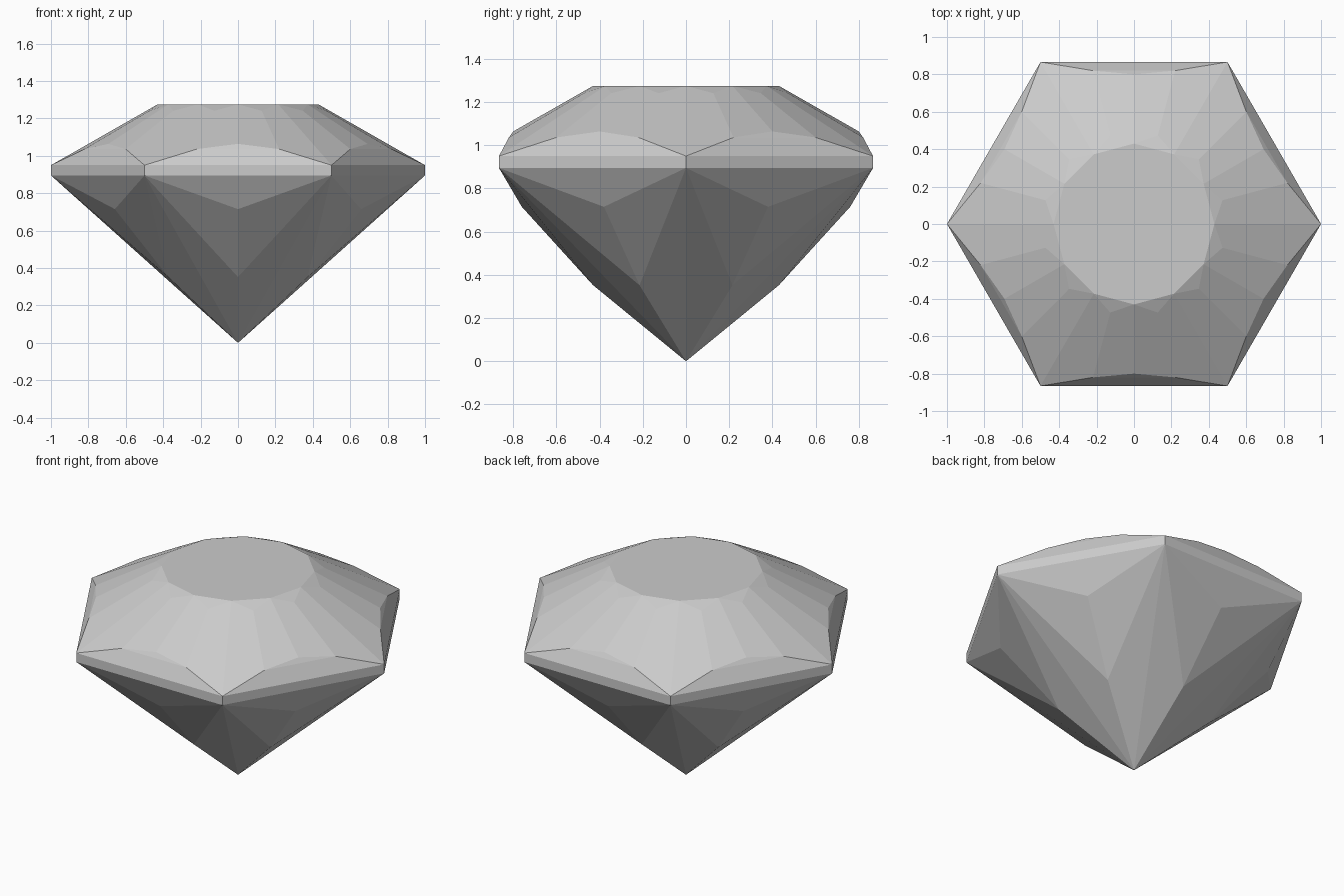
import bpy, bmesh
from math import cos, sin, radians

cube = bpy.data.objects.get("Cube")
if cube:
    bpy.data.objects.remove(cube, do_unlink=True)

GIRDLE_LOW, GIRDLE_TOP, TABLE_Z, TABLE_R = 0.895, 0.95, 1.275, 0.43


def ring(radius, z, start, step):
    """Points evenly spaced around the vertical axis."""
    return [(radius * cos(radians(a)), radius * sin(radians(a)), z)
            for a in range(start, start + 360, step)]


def crown_z(radius):
    """Height of the sloping crown at a given radius."""
    return GIRDLE_TOP + (1 - radius) * (TABLE_Z - GIRDLE_TOP) / (1 - TABLE_R)


# Pavilion: point, lower breaks and upper breaks
points = [(0, 0, 0)]
points += ring(0.43, 0.352, 30, 60)
points += ring(0.76, 0.715, 30, 60)
# Hexagonal girdle band
points += ring(1, GIRDLE_LOW, 0, 60) + ring(1, GIRDLE_TOP, 0, 60)
# Crown: curved lower edge, star tips and table
points += ring(0.80, crown_z(0.80), 30, 60)
points += ring(0.849, crown_z(0.849), 15, 30)
points += ring(0.49, crown_z(0.49), 15, 30)
points += ring(TABLE_R, TABLE_Z, 0, 30)

# Facets follow from the convex skin over the points
bm = bmesh.new()
for p in points:
    bm.verts.new(p)
bmesh.ops.convex_hull(bm, input=bm.verts[:])
bmesh.ops.dissolve_limit(bm, angle_limit=radians(0.5),
                         verts=bm.verts[:], edges=bm.edges[:])
bmesh.ops.recalc_face_normals(bm, faces=bm.faces[:])
mesh = bpy.data.meshes.new("gemstone")
bm.to_mesh(mesh)
bm.free()

# Plain grey stone
grey = bpy.data.materials.new("stone grey")
grey.use_nodes = True
grey.diffuse_color = (0.6, 0.6, 0.6, 1)
grey.node_tree.nodes["Principled BSDF"].inputs["Base Color"].default_value = (0.6, 0.6, 0.6, 1)
mesh.materials.append(grey)
gem = bpy.data.objects.new("gemstone", mesh)
bpy.context.collection.objects.link(gem)
